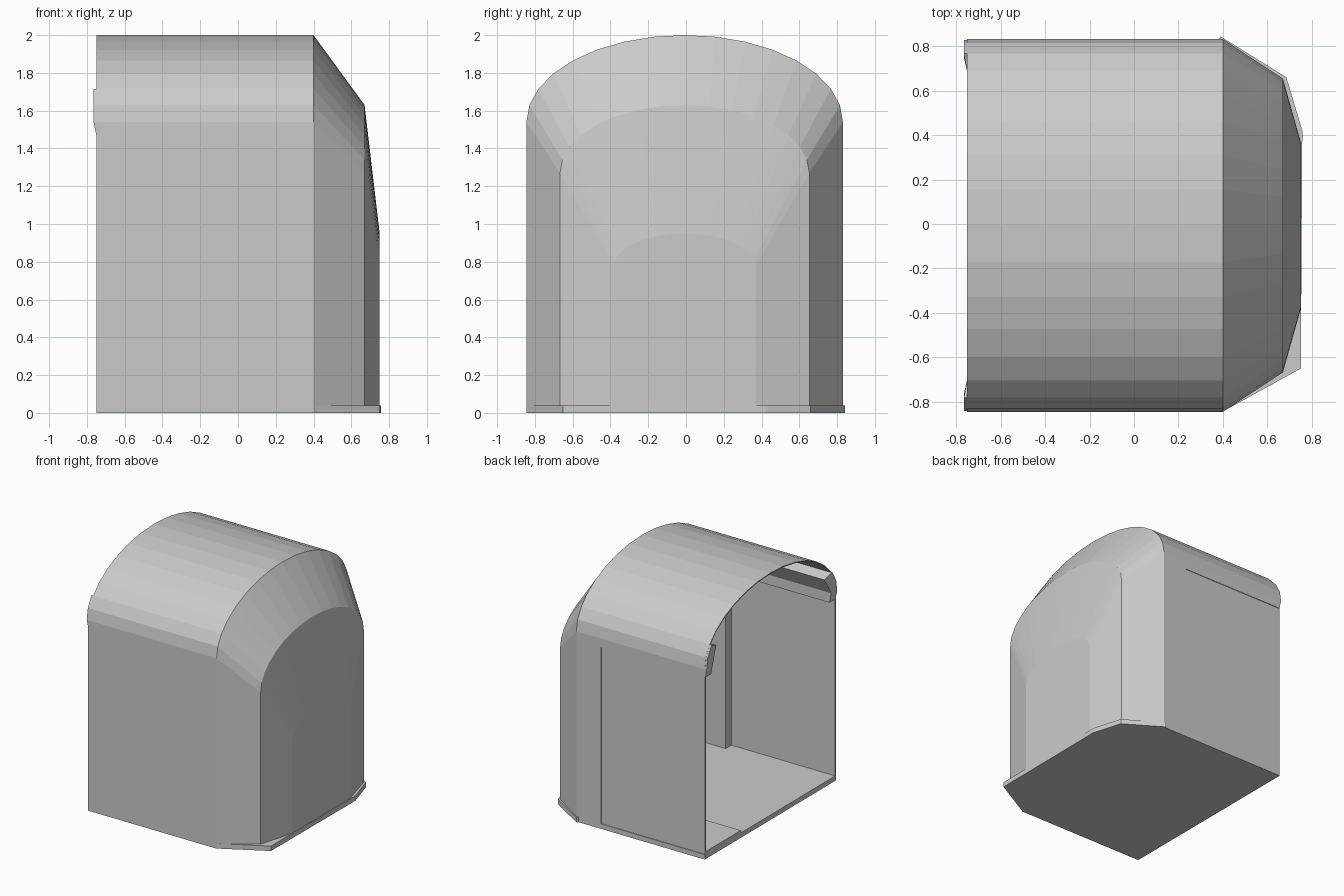
import bpy, bmesh, math

if "Cube" in bpy.data.objects:
    bpy.data.objects.remove(bpy.data.objects["Cube"])

OFF = -0.007   # body sits very slightly towards the front
SEG = 16       # arch segments


def make(name, verts, faces):
    me = bpy.data.meshes.new(name)
    me.from_pydata(verts, [], faces)
    bm = bmesh.new()
    bm.from_mesh(me)
    bmesh.ops.recalc_face_normals(bm, faces=bm.faces)
    bm.to_mesh(me)
    bm.free()
    ob = bpy.data.objects.new(name, me)
    bpy.context.collection.objects.link(ob)
    return ob


def arch(x, w, spring, rise):
    """Arch section: straight legs and a half-ellipse top, from -y to +y."""
    legs = [0, 0.04, spring - 0.07]
    pts = [(x, OFF - w, z) for z in legs]
    for i in range(SEG + 1):
        t = -math.pi / 2 + math.pi * i / SEG
        pts.append((x, OFF + w * math.sin(t), spring + rise * math.cos(t)))
    return pts + [(x, OFF + w, z) for z in reversed(legs)]


def loft(rings, cap=False, skip=()):
    n = len(rings[0])
    verts = [p for r in rings for p in r]
    faces = [(k*n + i, k*n + i + 1, (k+1)*n + i + 1, (k+1)*n + i)
             for k in range(len(rings) - 1) for i in range(n - 1)
             if (k, i) not in skip]
    if cap:
        faces.append(tuple(range((len(rings) - 1) * n, len(rings) * n)))
    return verts, faces


def prism(name, outline, z0, z1):
    n = len(outline)
    verts = [(x, y, z) for z in (z0, z1) for x, y in outline]
    faces = [tuple(range(n)), tuple(range(n, 2*n))]
    faces += [(i, (i+1) % n, n + (i+1) % n, n + i) for i in range(n)]
    return make(name, verts, faces)


# outer body: vault plus two tapered front rings, door gap left in the +y wall
W = 0.838
rings = [arch(-0.75, W, 1.54, 0.46), arch(0.18, W, 1.54, 0.46),
         arch(0.40, W, 1.54, 0.46), arch(0.67, 0.66, 1.27, 0.36),
         arch(0.75, 0.375, 0.78, 0.17)]
n = len(rings[0])
body = make("body_shell", *loft(rings, True, {(0, n - 3)}))
# point normals outward so the wall thickness grows inward
bm = bmesh.new()
bm.from_mesh(body.data)
bm.faces.ensure_lookup_table()
if max(bm.faces, key=lambda f: f.calc_center_median().x).normal.x < 0:
    bmesh.ops.reverse_faces(bm, faces=bm.faces)
bm.to_mesh(body.data)
bm.free()
mod = body.modifiers.new("thickness", 'SOLIDIFY')
mod.thickness = 0.008
mod.offset = -1

# side door panel, set just behind the wall face
prism("door_panel", [(-0.75, 0.817), (0.18, 0.817), (0.18, 0.826), (-0.75, 0.826)], 0.03, 1.475)

# inner lining that thickens the front part of the body
make("front_lining", *loft([arch(0.18, 0.832, 1.54, 0.454),
                            arch(0.18, 0.757, 1.54, 0.38),
                            arch(0.37, 0.757, 1.54, 0.38),
                            arch(0.61, 0.59, 1.25, 0.31),
                            arch(0.69, 0.33, 0.77, 0.13)], True))

# header beams under the roof edges, with chamfered ends
section = [(0.834, 1.47, 0), (0.835, 1.54, 1), (0.821, 1.63, 1), (0.773, 1.715, 1),
           (0.69, 1.68, 0), (0.757, 1.55, 1), (0.757, 1.47, 0)]
for side, name in ((-1, "header_beam_front"), (1, "header_beam_back")):
    m = len(section)
    verts = [(-0.75 - 0.015 * c, OFF + side * y, z) for y, z, c in section]
    verts += [(0.18, OFF + side * y, z) for y, z, c in section]
    faces = [tuple(range(m)), tuple(range(m, 2*m))]
    faces += [(i, (i+1) % m, m + (i+1) % m, m + i) for i in range(m)]
    make(name, verts, faces)

# floor slab, slightly wider than the tapered front
prism("floor_slab", [(-0.75, -0.843), (0.40, -0.843), (0.75, -0.65), (0.757, 0.42),
                     (0.685, 0.66), (0.39, 0.843), (0.38, 0.829), (-0.75, 0.829)], 0, 0.04)
# raised floor strip beside the door
prism("floor_strip", [(-0.75, 0.37), (0.18, 0.37), (0.18, 0.815), (-0.75, 0.815)], 0.01, 0.06)
